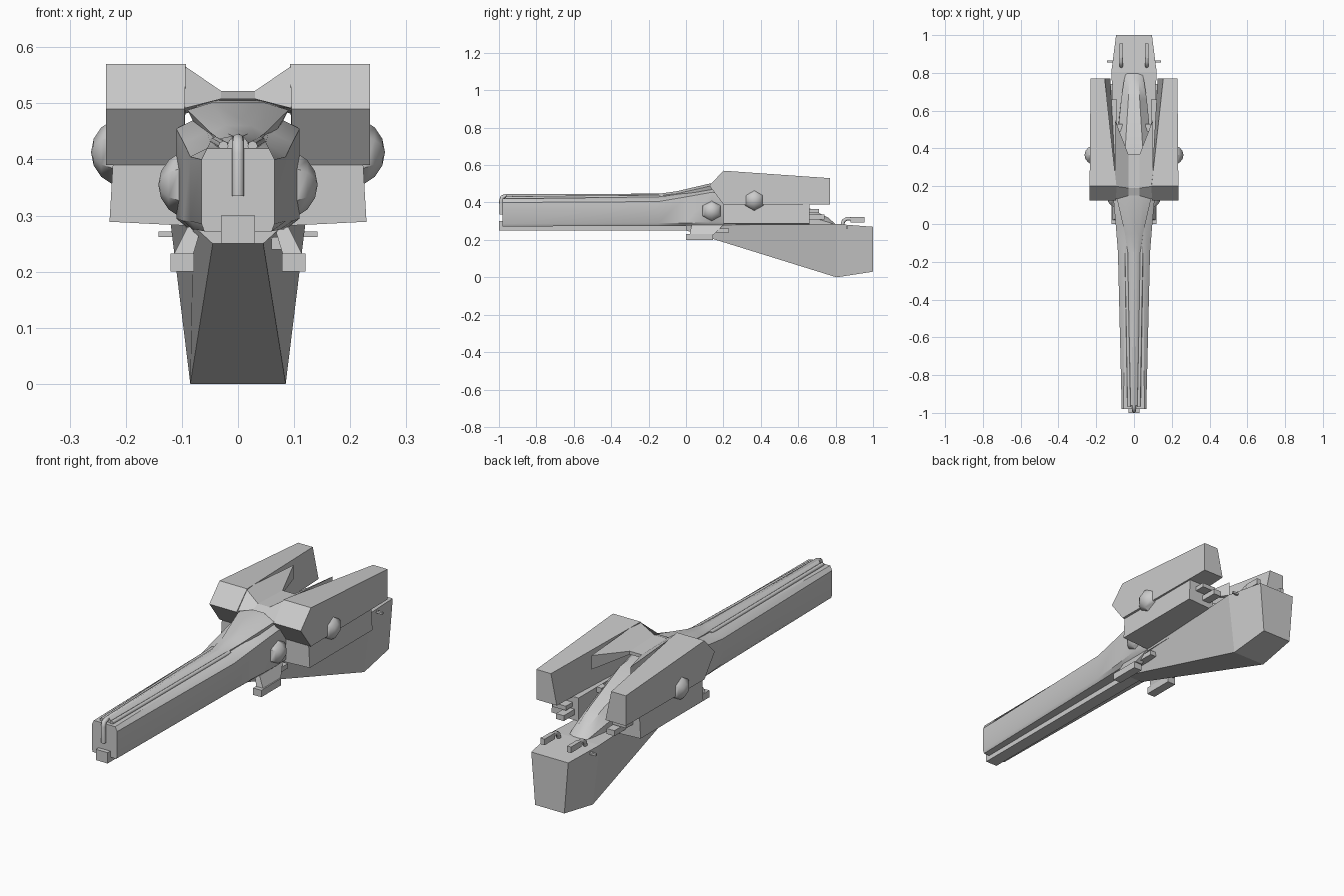
import bpy, bmesh, math

if "Cube" in bpy.data.objects:
    bpy.data.objects.remove(bpy.data.objects["Cube"])


def finish(bm, name, angle=None):
    bmesh.ops.recalc_face_normals(bm, faces=bm.faces)
    me = bpy.data.meshes.new(name)
    bm.to_mesh(me)
    bm.free()
    ob = bpy.data.objects.new(name, me)
    bpy.context.collection.objects.link(ob)
    if angle:
        bpy.ops.object.select_all(action='DESELECT')
        ob.select_set(True)
        bpy.context.view_layer.objects.active = ob
        bpy.ops.object.shade_smooth_by_angle(angle=math.radians(angle))
    return ob


def loft(name, rings, angle=None):
    """Skin closed rings of 3D points and cap both ends."""
    bm = bmesh.new()
    vs = [[bm.verts.new(p) for p in r] for r in rings]
    n = len(vs[0])
    for a, b in zip(vs, vs[1:]):
        for i in range(n):
            j = (i + 1) % n
            bm.faces.new((a[i], a[j], b[j], b[i]))
    bm.faces.new(vs[0])
    bm.faces.new(vs[-1])
    return finish(bm, name, angle)


def ring(y, half):
    """Symmetric ring at y from a bottom-to-top list of (x, z)."""
    return [(x, y, z) for x, z in half] + [(-x, y, z) for x, z in reversed(half)]


def box(name, x0, x1, y0, y1, z0, z1):
    return loft(name, [[(x0, y, z0), (x1, y, z0), (x1, y, z1), (x0, y, z1)] for y in (y0, y1)])


def tube(name, pts, r):
    cu = bpy.data.curves.new(name, 'CURVE')
    cu.dimensions = '3D'
    cu.bevel_depth = r
    cu.bevel_resolution = 2
    cu.use_fill_caps = True
    sp = cu.splines.new('POLY')
    sp.points.add(len(pts) - 1)
    for p, c in zip(sp.points, pts):
        p.co = (*c, 1)
    ob = bpy.data.objects.new(name, cu)
    bpy.context.collection.objects.link(ob)
    bpy.ops.object.select_all(action='DESELECT')
    ob.select_set(True)
    bpy.context.view_layer.objects.active = ob
    bpy.ops.object.convert(target='MESH')
    bpy.ops.object.shade_smooth_by_angle(angle=math.radians(50))


def ball(name, x, y, z, r):
    """Six-sided dome with its axis along x."""
    bm = bmesh.new()
    bmesh.ops.create_uvsphere(bm, u_segments=6, v_segments=8, radius=r)
    for v in bm.verts:
        a, b, c = v.co
        v.co = (x + c, y + a, z + b)
    finish(bm, name, 50)


# long nose body, swelling at the shoulders and tapering into the tail
body = [(-.98, .06, .272, .065, .285, .40, .055, .42),
        (-.15, .075, .275, .085, .29, .405, .05, .43),
        (.0, .08, .275, .097, .29, .43, .055, .45),
        (.14, .085, .275, .11, .295, .455, .06, .48),
        (.42, .09, .275, .092, .295, .40, .045, .46),
        (.66, .07, .275, .068, .285, .325, .03, .37),
        (.76, .055, .275, .053, .28, .295, .025, .32),
        (.80, .045, .272, .043, .275, .28, .022, .283)]
loft("nose_body", [ring(y, [(wb, zb), (ws, z1), (ws, z2), (wt, zt)])
                   for y, wb, zb, ws, z1, z2, wt, zt in body], 35)

# top spine flaring into a hood
spine = [(-.96, .018, .43, .442, .02), (-.15, .034, .437, .446, .036),
         (-.05, .048, .447, .46, .045), (.13, .09, .488, .502, .05), (.22, .09, .488, .505, .05)]
loft("spine_hood", [ring(y, [(wb, .41), (w, zw), (w * .5, zc)])
                    for y, w, zw, zc, wb in spine], 40)
tube("nose_hook", [(0, -.986, .335), (0, -.988, .41), (0, -.983, .428), (0, -.965, .435), (0, -.1, .436)], .011)

# belly rail
box("belly_rail", -.03, .03, -1, .05, .25, .30)

# deep rear hull
loft("rear_hull", [ring(0, [(.045, .25), (.08, .282)]),
                   ring(.805, [(.085, 0), (.12, .285)]),
                   ring(1, [(.075, .03), (.095, .27)])])

# bridge joining the two pods
bridge = [(-.1, .13, .49, .2, .57, .55, .545, .48), (-.03, .15, .508, .19, .522, .37, .515, .50)]
bridge += [(-b[0], *b[1:]) for b in reversed(bridge)]
loft("pod_bridge", [[(x, a, za), (x, b, zb), (x, c, zc), (x, c, zd)]
                    for x, a, za, b, zb, c, zc, zd in bridge])

for s, side in ((1, "right"), (-1, "left")):
    # upper pod with wedge front
    prof = [(.125, .49, .095), (.2, .57, .093), (.77, .53, .155), (.77, .39, .125), (.2, .39, .095)]
    loft(side + "_upper_pod", [[(s * i, y, z) for y, z, i in prof],
                               [(s * (.235 if y < .5 else .23), y, z) for y, z, i in prof]])
    # lower pod and its rear prongs
    loft(side + "_lower_pod", [[(s * .09, y, .282), (s * .229, y, .289), (s * .223, y, .392), (s * .09, y, .392)]
                               for y in (.2, .66)])
    box(side + "_prong_top", s * .12, s * .19, .65, .71, .345, .365)
    box(side + "_prong_low", s * .11, s * .15, .65, .74, .31, .335)
    # domes
    ball(side + "_pod_dome", s * .20, .365, .413, .062)
    ball(side + "_shoulder_dome", s * .08, .138, .355, .062)
    # underslung foot and strut
    box(side + "_foot", s * .078, s * .12, 0, .145, .2, .232)
    loft(side + "_foot_strut", [[(s * .08, y0, .23), (s * .115, y0, .23), (s * .115, y1, .23), (s * .08, y1, .23)]
                                if k == 0 else
                                [(s * .065, y0, .28), (s * .09, y0, .28), (s * .09, y1, .28), (s * .065, y1, .28)]
                                for k, y0, y1 in ((0, .02, .15), (1, .03, .2))])
    box(side + "_foot_fin", s * .06, s * .095, .12, .23, .24, .262)
    # nose side tubes
    tube(side + "_nose_tube", [(s * .026, -.965, .424), (s * .04, -.12, .432)], .009)
    # tail hooks and cross pins
    tube(side + "_tail_hook", [(s * .068, .835, .275), (s * .068, .842, .302), (s * .068, .86, .313),
                               (s * .068, .90, .313)], .01)
    box(side + "_tail_block", s * .058, s * .078, .88, .955, .294, .322)
    box(side + "_tail_pin", s * .09, s * .142, .855, .865, .262, .272)
    # small knobs beside the tail cone
    box(side + "_cone_knob", s * .062, s * .088, .49, .53, .37, .395)
